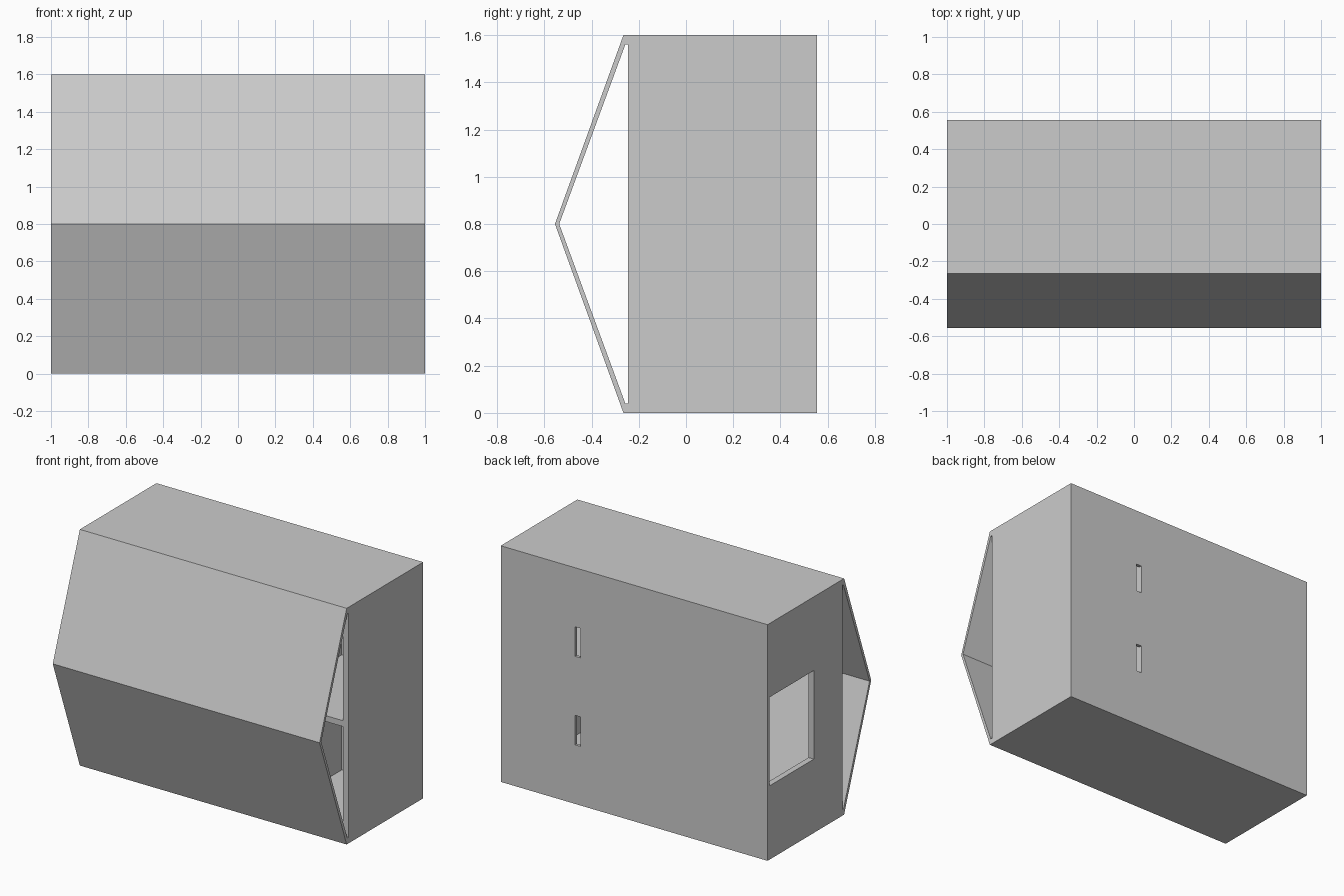
import bpy, bmesh

if "Cube" in bpy.data.objects:
    bpy.data.objects.remove(bpy.data.objects["Cube"])

T = 0.04                      # panel thickness
FRONT, BACK = -0.245, 0.535   # inner depth range
H = 1.6


def add_mesh(name, bm):
    bmesh.ops.recalc_face_normals(bm, faces=bm.faces)
    me = bpy.data.meshes.new(name)
    bm.to_mesh(me)
    bm.free()
    ob = bpy.data.objects.new(name, me)
    bpy.context.collection.objects.link(ob)
    return ob


def box(name, x, y, z):
    bm = bmesh.new()
    bmesh.ops.create_cube(bm, size=1)
    for v in bm.verts:
        v.co = [r[0] + (c + 0.5) * (r[1] - r[0]) for c, r in zip(v.co, (x, y, z))]
    return add_mesh(name, bm)


def cut(target, cutter):
    m = target.modifiers.new("cut_" + cutter.name, 'BOOLEAN')
    m.operation = 'DIFFERENCE'
    m.solver = 'EXACT'
    m.object = cutter
    bpy.context.view_layer.objects.active = target
    bpy.ops.object.modifier_apply(modifier=m.name)
    bpy.data.objects.remove(cutter, do_unlink=True)


# Outer shell: floor, back, top and the folded front, as one closed ring
outer = [(-0.265, 0), (0.555, 0), (0.555, H), (-0.265, H), (-0.555, H / 2)]
inner = [(-0.257, T), (BACK, T), (BACK, H - T), (-0.257, H - T), (-0.537, H / 2)]
bm = bmesh.new()
loops = [[bm.verts.new((x, y, z)) for y, z in prof]
         for x in (-1, 1) for prof in (outer, inner)]
lo, li, ro, ri = loops
for a, b in ((lo, li), (li, ri), (ri, ro), (ro, lo)):
    for i in range(5):
        j = (i + 1) % 5
        bm.faces.new((a[i], a[j], b[j], b[i]))
shell = add_mesh("folded_shell", bm)

# Two tall slots through the back
for i, z in enumerate((0.4, 1.0)):
    cut(shell, box("slot", (0.403, 0.443), (0.5, 0.6), (z, z + 0.2)))

# Side walls, the left one with a window
inside_z = (T, H - T)
box("right_side", (1 - T, 1), (FRONT, BACK), inside_z)
left = box("left_side", (-1, -1 + T), (FRONT, BACK), inside_z)
cut(left, box("window", (-1.1, -0.9), (0.06, BACK + 0.1), (0.5, 1.1)))

# Inner divider and the shelf to its right
box("divider", (0.403 - T, 0.403), (FRONT, BACK), inside_z)
box("shelf", (0.403, 1 - T), (FRONT, BACK), (H / 2 - T / 2, H / 2 + T / 2))
